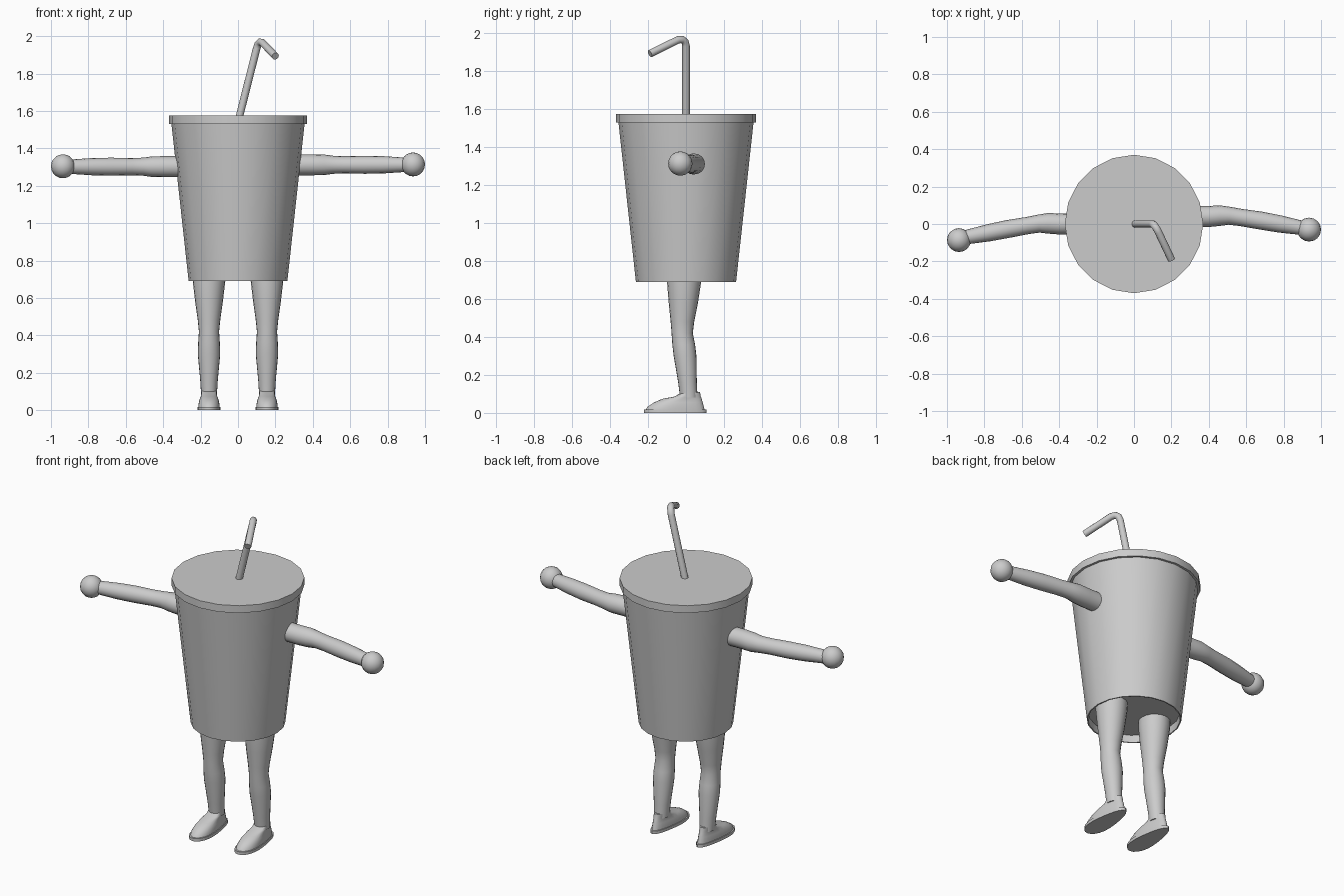
import bpy, bmesh, math
from mathutils import Vector

if "Cube" in bpy.data.objects:
    bpy.data.objects.remove(bpy.data.objects["Cube"])

grey = bpy.data.materials.new("plain_grey")
grey.diffuse_color = (0.6, 0.6, 0.6, 1)
grey.use_nodes = True
grey.node_tree.nodes["Principled BSDF"].inputs["Base Color"].default_value = grey.diffuse_color


def finish(name, bm, angle=40):
    bmesh.ops.recalc_face_normals(bm, faces=bm.faces)
    me = bpy.data.meshes.new(name)
    bm.to_mesh(me)
    bm.free()
    ob = bpy.data.objects.new(name, me)
    bpy.context.collection.objects.link(ob)
    me.materials.append(grey)
    bpy.ops.object.select_all(action='DESELECT')
    ob.select_set(True)
    bpy.context.view_layer.objects.active = ob
    bpy.ops.object.shade_smooth_by_angle(angle=math.radians(angle))
    return ob


def loft(name, rings, angle=40):
    """Skin a list of equal-length point rings and cap both ends."""
    bm = bmesh.new()
    rows = [[bm.verts.new(p) for p in ring] for ring in rings]
    n = len(rows[0])
    for a, b in zip(rows, rows[1:]):
        for i in range(n):
            bm.faces.new((a[i], a[(i + 1) % n], b[(i + 1) % n], b[i]))
    bm.faces.new(rows[0][::-1])
    bm.faces.new(rows[-1])
    return finish(name, bm, angle)


def ellipse(cx, cy, z, rx, ry, n):
    return [(cx + rx * math.cos(math.tau * i / n),
             cy + ry * math.sin(math.tau * i / n), z) for i in range(n)]


def tube(name, path, n):
    """Sweep a circle along (x, y, z, radius) points."""
    pts = [Vector(p[:3]) for p in path]
    rings, u = [], Vector((0, 1, 0))
    for i, p in enumerate(pts):
        d = (pts[min(i + 1, len(pts) - 1)] - pts[max(i - 1, 0)]).normalized()
        u = (u - d * u.dot(d)).normalized()
        v = d.cross(u)
        r = path[i][3]
        rings.append([p + r * (u * math.cos(math.tau * k / n) + v * math.sin(math.tau * k / n))
                      for k in range(n)])
    return loft(name, rings)


# Tapered cup with a recessed base
loft("cup", [ellipse(0, 0, z, r, r, 20) for z, r in
             ((0.735, 0.255), (0.69, 0.257), (0.69, 0.264), (1.54, 0.357))])

# Flat lid
loft("lid", [ellipse(0, 0, z, r, r, 20) for z, r in ((1.53, 0.37), (1.575, 0.37))])

# Bent drinking straw
tube("straw", [(0.005, 0, 1.56, 0.02), (0.1, 0, 1.935, 0.02), (0.107, -0.005, 1.956, 0.02),
               (0.118, -0.02, 1.968, 0.02), (0.13, -0.042, 1.966, 0.02),
               (0.2, -0.19, 1.893, 0.02)], 12)

# Arms with ball hands, each side set at its own depth and height
arm = ((0.30, 0.04, 0.056), (0.40, 0.04, 0.056), (0.46, 0.045, 0.055), (0.51, 0.044, 0.048),
       (0.57, 0.035, 0.046), (0.68, 0.018, 0.048), (0.78, 0.0, 0.046), (0.90, -0.021, 0.038))
for side, s, dy, z in (("left", 1, 0, 1.312), ("right", -1, -0.04, 1.302)):
    tube(side + "_arm", [(s * x, y + dy * (1 + 0.5 * (x - 0.4)), z, r) for x, y, r in arm], 16)
    bm = bmesh.new()
    bmesh.ops.create_uvsphere(bm, u_segments=16, v_segments=10, radius=0.064)
    bmesh.ops.translate(bm, verts=bm.verts, vec=(s * 0.936, -0.03 + dy * 1.4, z + 0.002))
    finish(side + "_hand", bm)

# Legs: height, depth centre, half width, half depth
leg = ((0.08, 0.015, 0.042, 0.046), (0.16, 0.008, 0.047, 0.049), (0.30, -0.005, 0.060, 0.060),
       (0.36, -0.012, 0.058, 0.060), (0.42, -0.020, 0.054, 0.056), (0.48, -0.019, 0.060, 0.062),
       (0.58, -0.014, 0.074, 0.077), (0.69, -0.010, 0.087, 0.090), (0.76, -0.008, 0.089, 0.092))


def foot_outline(z, scale, y0, y1, n=24):
    """Shoe outline: broad toe, narrow waist; returns (t, x, y, z) points."""
    out = []
    for i in range(n):
        a = math.tau * i / n
        t = math.cos(a)                      # 1 at the toe, -1 at the heel
        w = 0.058 + 0.012 * math.sin(t * 1.6)
        out.append((w * scale * math.sin(a) * (1 + 0.12 * t * t),
                    (y0 + y1) / 2 + t * (y0 - y1) / 2, z))
    return out


for side, s in (("left", 1), ("right", -1)):
    cx = 0.155 * s
    loft(side + "_leg", [ellipse(cx, y, z, rx, ry, 20) for z, y, rx, ry in leg])
    # Sole
    loft(side + "_sole", [[(cx + x, y, q) for x, y, q in foot_outline(z, 1.0, -0.222, 0.108)]
                          for z in (0.0, 0.018)])
    # Upper: shrinking outlines, sloping up to the heel collar
    layers = ((0.016, 0.92, -0.212, 0.098), (0.032, 0.92, -0.203, 0.094),
              (0.055, 0.84, -0.168, 0.088), (0.074, 0.72, -0.125, 0.083),
              (0.086, 0.68, -0.060, 0.078), (0.100, 0.66, -0.036, 0.074))
    rings = []
    for k, (z, sc, y0, y1) in enumerate(layers):
        lift = 0.010 if k == len(layers) - 1 else 0.0
        rings.append([(cx + x, y, q + lift * (y - y0) / (y1 - y0))
                      for x, y, q in foot_outline(z, sc, y0, y1)])
    loft(side + "_shoe", rings, 50)
